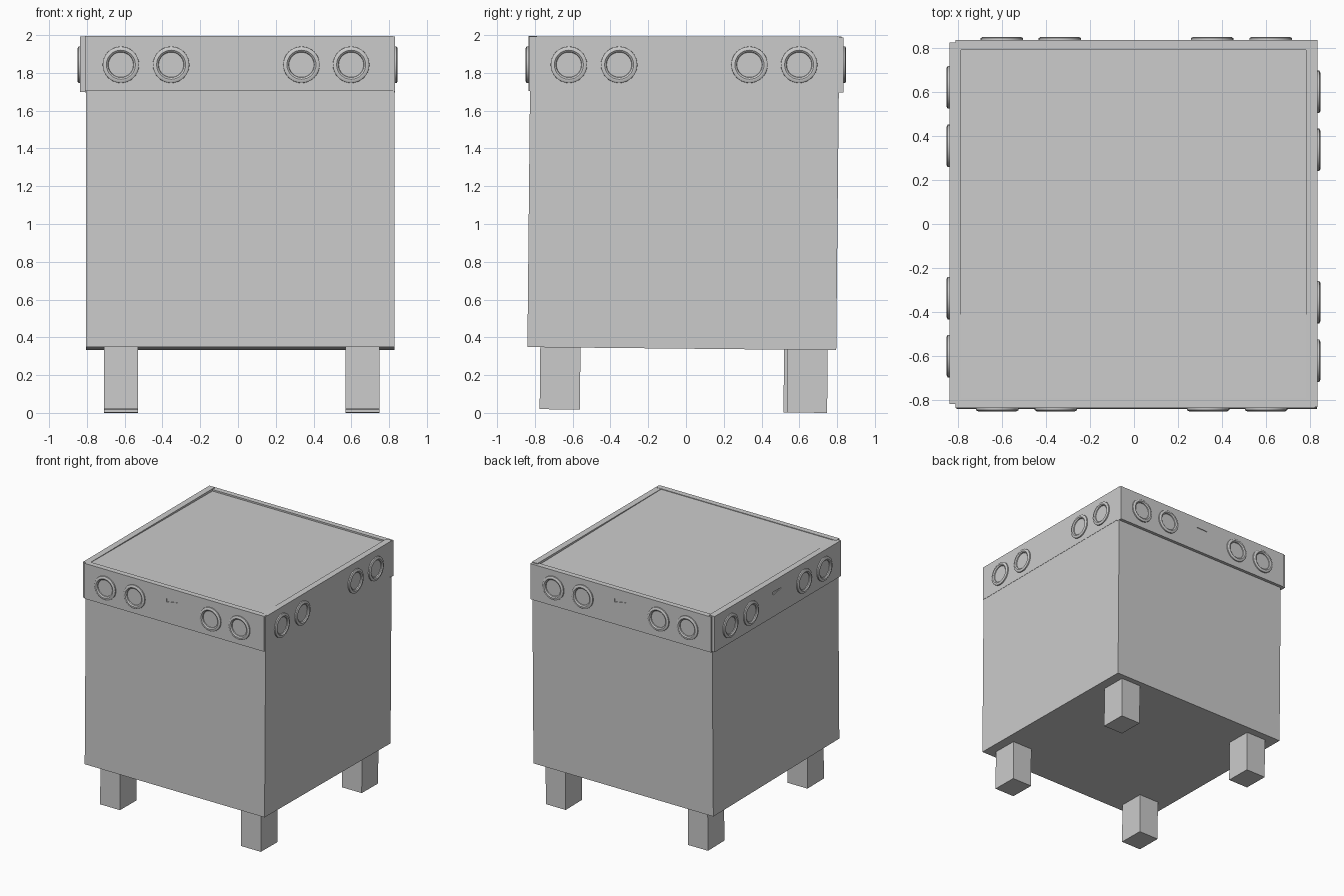
import bpy, bmesh, math
from mathutils import Matrix, Vector

if "Cube" in bpy.data.objects:
    bpy.data.objects.remove(bpy.data.objects["Cube"])

TILT = Matrix.Rotation(-0.01, 4, 'X')


def finish(bm, name, matrix=Matrix()):
    bm.transform(matrix)
    bmesh.ops.recalc_face_normals(bm, faces=bm.faces)
    mesh = bpy.data.meshes.new(name)
    bm.to_mesh(mesh)
    bm.free()
    ob = bpy.data.objects.new(name, mesh)
    bpy.context.collection.objects.link(ob)
    return ob


def box(name, x, y, z, matrix=Matrix()):
    bm = bmesh.new()
    bmesh.ops.create_cube(bm, size=1)
    lo, hi = Vector((x[0], y[0], z[0])), Vector((x[1], y[1], z[1]))
    bm.transform(Matrix.Translation((lo + hi) / 2) @ Matrix.Diagonal((*(hi - lo), 1)))
    return finish(bm, name, matrix)


def activate(ob):
    bpy.ops.object.select_all(action='DESELECT')
    ob.select_set(True)
    bpy.context.view_layer.objects.active = ob


def ring(name, matrix):
    # lathed round trim facing -y: (radius, height above panel)
    prof = [(0.097, -0.004), (0.096, 0.009), (0.087, 0.014), (0.077, 0.014),
            (0.068, 0.007), (0.065, -0.004)]
    n = 32
    bm = bmesh.new()
    rows = []
    for i in range(n):
        a = math.tau * i / n
        rows.append([bm.verts.new((r * math.cos(a), -h, r * math.sin(a))) for r, h in prof])
    for i in range(n):
        p, q = rows[i], rows[(i + 1) % n]
        for j in range(len(prof)):
            k = (j + 1) % len(prof)
            bm.faces.new((p[j], p[k], q[k], q[j]))
    ob = finish(bm, name, matrix)
    activate(ob)
    bpy.ops.object.shade_smooth_by_angle(angle=math.radians(30))


def cut_slit(panel, matrix):
    # shallow wedge-shaped slot in the middle of a panel
    bm = bmesh.new()
    pts = [(-0.065, 1.878), (-0.065, 1.904), (0.037, 1.902), (0.037, 1.896)]
    f = bm.faces.new([bm.verts.new((x, -0.01, z)) for x, z in pts])
    ext = bmesh.ops.extrude_face_region(bm, geom=[f])
    bmesh.ops.translate(bm, vec=(0, 0.016, 0),
                        verts=[v for v in ext['geom'] if isinstance(v, bmesh.types.BMVert)])
    cutter = finish(bm, "slot_cutter", matrix)
    cutter.hide_render = True
    activate(panel)
    mod = panel.modifiers.new("slot", 'BOOLEAN')
    mod.operation = 'DIFFERENCE'
    mod.solver = 'EXACT'
    mod.object = cutter
    bpy.ops.object.modifier_apply(modifier=mod.name)
    bpy.data.objects.remove(cutter)


# main block, leaning very slightly
box("body", (-0.805, 0.829), (-0.843, 0.792), (0.34, 1.982), TILT)

# four square legs
for side, x in (("left", (-0.71, -0.53)), ("right", (0.57, 0.75))):
    box(f"front_leg_{side}", x, (-0.775, -0.562), (0.012, 0.36), TILT)
    shift = -0.018 if side == "left" else 0
    box(f"back_leg_{side}", x, (0.534 + shift, 0.747 + shift), (0.0075, 0.36), TILT)

# top band panels: name, x, y, z, facing angle, outer face distance, slotted
panels = [
    ("front", (-0.81, 0.821), (-0.835, -0.79), (1.705, 1.995), 0, 0.835, True),
    ("right", (0.78, 0.831), (-0.83, 0.812), (1.705, 1.993), 90, 0.831, False),
    ("back", (-0.81, 0.831), (0.79, 0.834), (1.695, 1.987), 180, 0.834, True),
    ("left", (-0.836, -0.785), (-0.815, 0.822), (1.70, 1.993), -90, 0.836, True),
]
for name, x, y, z, ang, dist, slotted in panels:
    panel = box(f"{name}_panel", x, y, z)
    place = Matrix.Rotation(math.radians(ang), 4, 'Z') @ Matrix.Translation((0, -dist, 0))
    if slotted:
        cut_slit(panel, place)
    # round trims in two pairs
    for i, u in enumerate((-0.62, -0.354, 0.336, 0.599)):
        ring(f"{name}_ring_{i + 1}", place @ Matrix.Translation((u, 0, 1.843)))
